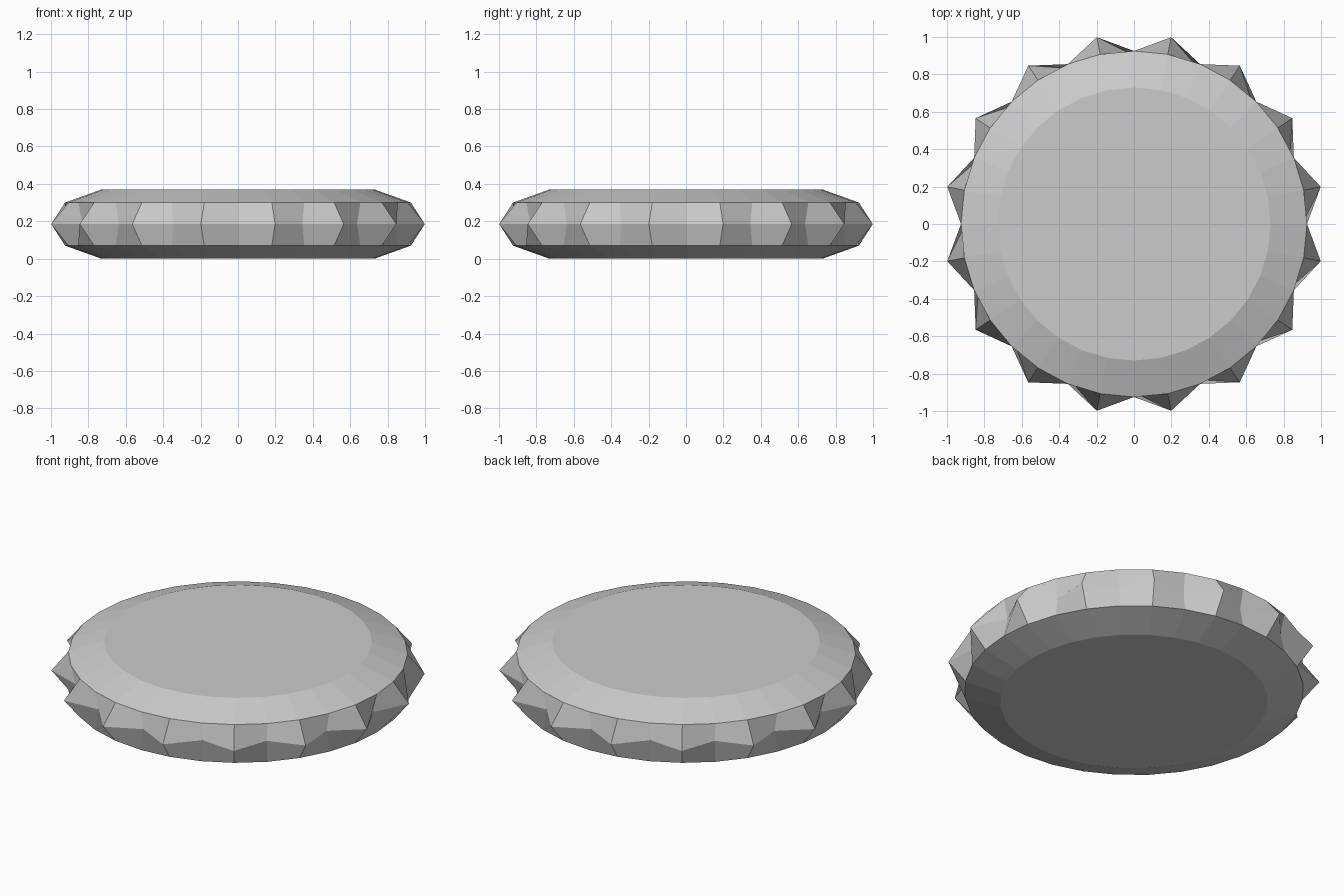
import bpy
import bmesh
from math import sin, cos, pi

cube = bpy.data.objects.get("Cube")
if cube:
    bpy.data.objects.remove(cube)

SIDES = 32
HEIGHT = 0.37
CAP_R, RIM_R, TIP_R, VALLEY_R = 0.73, 0.925, 1.018, 0.9
CHAMFER = 0.07

grey = bpy.data.materials.new("plain_grey")
grey.use_nodes = True
colour = (0.6, 0.6, 0.6, 1)
grey.diffuse_color = colour
grey.node_tree.nodes["Principled BSDF"].inputs["Base Color"].default_value = colour

bm = bmesh.new()


def ring(z, even_r, odd_r):
    """Ring of vertices with alternating radii."""
    verts = []
    for i in range(SIDES):
        a = 2 * pi * i / SIDES
        r = odd_r if i % 2 else even_r
        verts.append(bm.verts.new((r * cos(a), r * sin(a), z)))
    return verts


# Chamfered disc with a ring of points around its middle
rings = [
    ring(0, CAP_R, CAP_R),
    ring(CHAMFER, RIM_R, RIM_R),
    ring(HEIGHT / 2, VALLEY_R, TIP_R),
    ring(HEIGHT - CHAMFER, RIM_R, RIM_R),
    ring(HEIGHT, CAP_R, CAP_R),
]
for low, high in zip(rings, rings[1:]):
    for i in range(SIDES):
        j = (i + 1) % SIDES
        bm.faces.new((low[i], low[j], high[j], high[i]))

# Flat caps
bm.faces.new(reversed(rings[0]))
bm.faces.new(rings[-1])
bmesh.ops.recalc_face_normals(bm, faces=bm.faces)

mesh = bpy.data.meshes.new("spiked_disc")
bm.to_mesh(mesh)
bm.free()
mesh.materials.append(grey)
disc = bpy.data.objects.new("spiked_disc", mesh)
bpy.context.collection.objects.link(disc)
